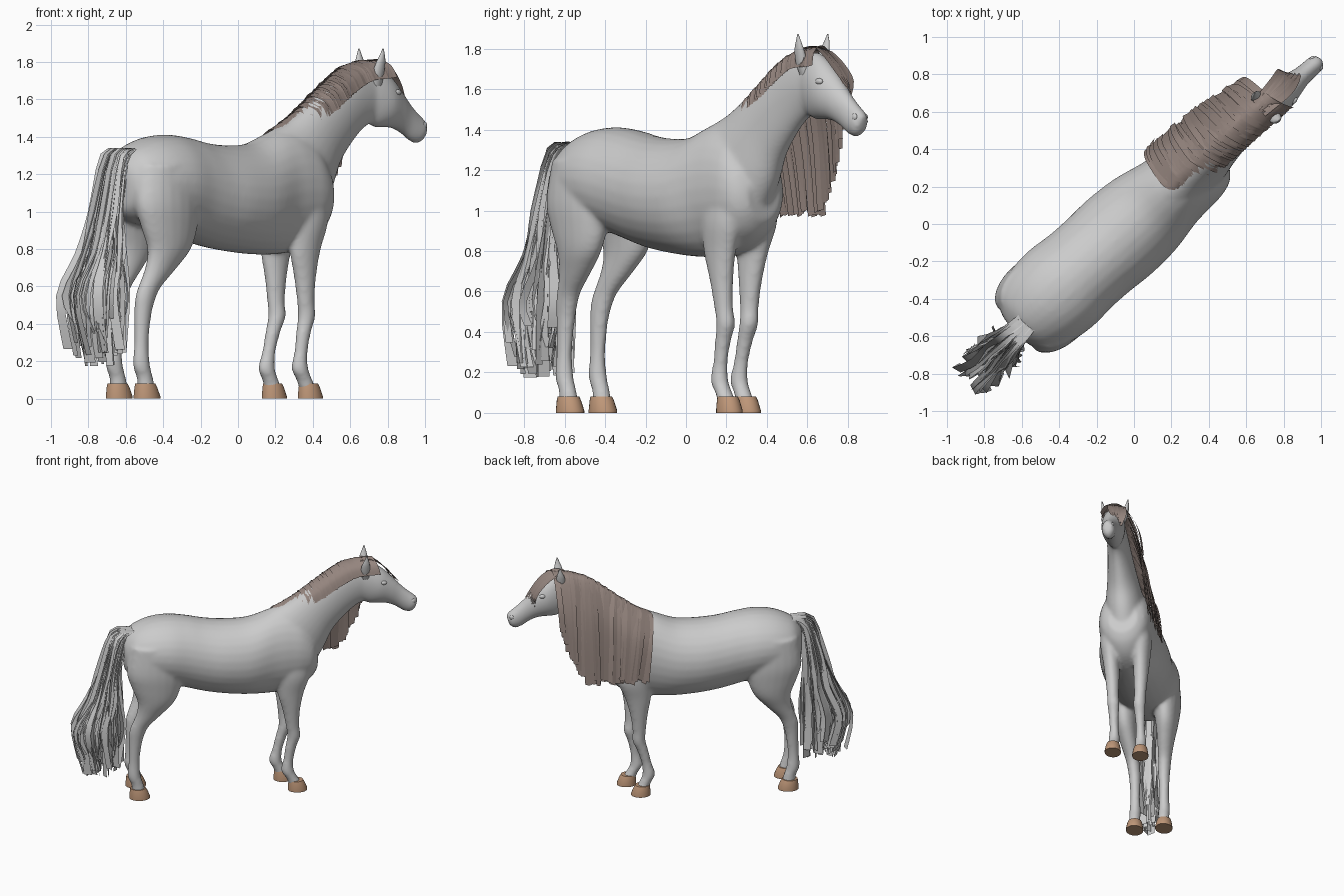
import bpy, bmesh, math, random
from mathutils import Vector

if "Cube" in bpy.data.objects:
    bpy.data.objects.remove(bpy.data.objects["Cube"])

random.seed(4)
A = math.radians(41.4)          # heading of the horse in plan


def P(u, v, z):
    """u forward, v to the horse's left, z up -> world"""
    return Vector((u * math.cos(A) - v * math.sin(A), u * math.sin(A) + v * math.cos(A), z))


def lerp(a, b, t):
    return a + (b - a) * t


def smooth_rows(rows, n):
    """Catmull-Rom through rows of equal-length tuples"""
    out = []
    for i in range(len(rows) - 1):
        a, b, c, d = rows[max(i - 1, 0)], rows[i], rows[i + 1], rows[min(i + 2, len(rows) - 1)]
        for k in range(n):
            t = k / n
            out.append([0.5 * (2 * q + (r - p) * t + (2 * p - 5 * q + 4 * r - s) * t * t
                               + (3 * q - p - 3 * r + s) * t ** 3) for p, q, r, s in zip(a, b, c, d)])
    return out + [list(rows[-1])]


def loft(bm, rings):
    vs = [[bm.verts.new(p) for p in r] for r in rings]
    n = len(vs[0])
    for a, b in zip(vs, vs[1:]):
        for i in range(n):
            bm.faces.new((a[i], a[(i + 1) % n], b[(i + 1) % n], b[i]))
    bm.faces.new(vs[0][::-1])
    bm.faces.new(vs[-1])


def profile_loft(bm, rows, n=28, sub=4):
    """rows: top u, top z, bottom u, bottom z, half width"""
    rings = []
    for tu, tz, bu, bz, hw in smooth_rows(rows, sub):
        ring = []
        for i in range(n):
            a = 2 * math.pi * i / n
            k = 0.5 + 0.5 * math.cos(a)
            ring.append(P(lerp(bu, tu, k), hw * math.sin(a), lerp(bz, tz, k)))
        rings.append(ring)
    loft(bm, rings)


def leg_loft(bm, rows, side, shift=0.0, n=20, sub=4):
    """rows: z, centre u, radius u, centre v, radius v"""
    rings = []
    for z, u, ru, v, rv in smooth_rows(rows, sub):
        du = shift * max(0, 1 - z / 0.9)
        rings.append([P(u + du + ru * math.cos(2 * math.pi * i / n),
                        side * v + rv * math.sin(2 * math.pi * i / n), z) for i in range(n)])
    loft(bm, rings)


def finish(bm, name, mat=None, angle=None):
    bmesh.ops.recalc_face_normals(bm, faces=bm.faces)
    me = bpy.data.meshes.new(name)
    bm.to_mesh(me)
    bm.free()
    ob = bpy.data.objects.new(name, me)
    bpy.context.collection.objects.link(ob)
    if mat:
        me.materials.append(mat)
    if angle:
        bpy.ops.object.select_all(action='DESELECT')
        ob.select_set(True)
        bpy.context.view_layer.objects.active = ob
        bpy.ops.object.shade_smooth_by_angle(angle=math.radians(angle))
    return ob


def material(name, col):
    m = bpy.data.materials.new(name)
    m.diffuse_color = (*col, 1)
    m.use_nodes = True
    m.node_tree.nodes["Principled BSDF"].inputs["Base Color"].default_value = m.diffuse_color
    return m


hoof_mat = material("hoof_brown", (0.52, 0.31, 0.19))
mane_mat = material("mane_brown", (0.30, 0.235, 0.21))

# body, neck, head and legs, fused into one skin
bm = bmesh.new()
torso = [(-.86, 1.25, -.85, 1.02, .08), (-.84, 1.285, -.83, .99, .14), (-.78, 1.345, -.77, .95, .21),
         (-.66, 1.395, -.66, .92, .25), (-.52, 1.412, -.52, .89, .265), (-.38, 1.397, -.38, .85, .255),
         (-.25, 1.37, -.25, .815, .255), (-.1, 1.355, -.1, .79, .262), (.08, 1.365, .08, .772, .25),
         (.25, 1.43, .25, .77, .215), (.36, 1.44, .36, .785, .205), (.46, 1.40, .46, .82, .195),
         (.54, 1.30, .54, .88, .165), (.585, 1.2, .585, .95, .11)]
neck = [(.14, 1.38, .5, .9, .17), (.24, 1.43, .57, 1.0, .16), (.36, 1.485, .64, 1.12, .135),
        (.52, 1.59, .70, 1.25, .108), (.68, 1.70, .79, 1.36, .088), (.80, 1.77, .88, 1.44, .076),
        (.9, 1.785, .96, 1.48, .068)]
head = [(.87, 1.76, .89, 1.51, .055), (.97, 1.785, .96, 1.455, .078), (1.06, 1.735, 1.03, 1.45, .088),
        (1.14, 1.66, 1.10, 1.445, .072), (1.21, 1.585, 1.17, 1.415, .054), (1.27, 1.53, 1.23, 1.375, .05),
        (1.315, 1.495, 1.28, 1.365, .048), (1.337, 1.465, 1.315, 1.39, .03)]
for rows in (torso, neck, head):
    profile_loft(bm, rows)
fore = [(1.12, .40, .13, .11, .07), (.95, .40, .125, .115, .078), (.80, .38, .098, .112, .062),
        (.65, .385, .065, .105, .052), (.52, .395, .05, .10, .044), (.44, .405, .049, .095, .046),
        (.36, .385, .042, .095, .039), (.25, .365, .038, .095, .034), (.16, .357, .048, .095, .042),
        (.10, .39, .045, .095, .042), (.04, .42, .05, .095, .045)]
hind = [(1.25, -.63, .19, .12, .12), (1.05, -.635, .21, .145, .112), (.92, -.625, .185, .153, .095),
        (.8, -.625, .14, .152, .078), (.7, -.67, .1, .138, .062), (.6, -.735, .07, .122, .05),
        (.54, -.76, .062, .115, .047), (.45, -.775, .05, .11, .042), (.3, -.785, .041, .11, .036),
        (.18, -.785, .049, .11, .043), (.11, -.76, .046, .11, .042), (.04, -.75, .052, .11, .046)]
for side in (1, -1):
    leg_loft(bm, fore, side, -.085 if side > 0 else 0)
    leg_loft(bm, hind, side)
body = finish(bm, "body")
rm = body.modifiers.new("fuse", 'REMESH')
rm.mode = 'VOXEL'
rm.voxel_size = 0.012
rm.use_smooth_shade = True
sm = body.modifiers.new("soften", 'SMOOTH')
sm.factor = 0.5
sm.iterations = 12

# hooves
for name, u0, v0, r in (("front_left_hoof", .347, .1, .072), ("front_right_hoof", .432, -.095, .072),
                        ("hind_left_hoof", -.748, .112, .077), ("hind_right_hoof", -.744, -.108, .077)):
    bm = bmesh.new()
    leg_loft(bm, [(0, u0, r, v0, r * .84), (.012, u0, r, v0, r * .84),
                  (.06, u0 - .008, r * .84, v0, r * .74), (.08, u0 - .012, r * .74, v0, r * .66)], 1, n=24, sub=1)
    finish(bm, name, hoof_mat, 35)

# ears, eyes and nostrils
for side, tag in ((1, "left"), (-1, "right")):
    bm = bmesh.new()
    leg_loft(bm, [(1.67, .945, .03, .05, .022), (1.73, .94, .034, .066, .026), (1.79, .942, .03, .083, .02),
                  (1.83, .946, .018, .092, .012), (1.872, .948, .003, .098, .003)], side, n=14)
    finish(bm, tag + "_ear", None, 50)
    for part, c, r in (("eye", (1.075, side * .071, 1.638), (.025, .014, .016)),
                       ("nostril", (1.298, side * .034, 1.462), (.018, .012, .018))):
        bm = bmesh.new()
        bmesh.ops.create_uvsphere(bm, u_segments=14, v_segments=8, radius=1)
        for vert in bm.verts:
            vert.co = P(c[0] + vert.co.x * r[0], c[1] + vert.co.y * r[1], c[2] + vert.co.z * r[2])
        finish(bm, f"{tag}_{part}", None, 60)


def strand(bm, pts, wide, w0, w1, sub=3):
    """flat lock of hair along pts (u, v, z), widened along 'wide'"""
    rows = smooth_rows(pts, sub)
    prev = None
    for i, p in enumerate(rows):
        w = lerp(w0, w1, i / (len(rows) - 1)) / 2
        pair = [bm.verts.new(P(*[c + s * w * d for c, d in zip(p, wide)])) for s in (-1, 1)]
        if prev:
            bm.faces.new((prev[0], prev[1], pair[1], pair[0]))
        prev = pair


# mane: locks thrown over the crest to the left side
crest = smooth_rows([(.27, 1.452), (.4, 1.52), (.55, 1.628), (.7, 1.735), (.82, 1.795), (.97, 1.81)], 20)
bm = bmesh.new()
N = 60
for i in range(N):
    t = i / (N - 1)
    u, zc = crest[round(t * (len(crest) - 1))]
    j = random.uniform(-.012, .008)
    right = min(1, t / .22)                 # far-side overlap fades out at the withers
    ue = .33 + .60 * t + random.uniform(-.015, .015)
    ze = .99 + .36 * max(0, (ue - .76) / .17) ** 1.3 + random.uniform(-.02, .03)
    ve = .262 - .06 * t * t + j
    d = zc - ze
    strand(bm, [(u + .06, -.02 - .07 * right, zc - .095 * right), (u + .04, -.01 - .05 * right, zc - .03 * right),
                (u + .01, .015, zc + j * .5), (u, .075, zc - .03),
                (lerp(u, ue, .3), .195 - .06 * t + j, zc - .3 * d), (lerp(u, ue, .6), .242 - .06 * t + j, zc - .6 * d),
                (ue, ve, ze)], (1, random.uniform(-.3, .3), .45 - .3 * t), .045, random.uniform(.03, .05))
finish(bm, "mane", mane_mat, 40)

# forelock over the brow, swept to the left
bm = bmesh.new()
for i in range(16):
    s = i / 15
    v = lerp(-.025, .09, s)
    e = random.uniform(-.03, .03)
    strand(bm, [(.91, v * .6, 1.80), (.99, v * .8, 1.808 - .02 * s), (1.075, v, 1.758 - .04 * s),
                (1.145 - .02 * s, v + .012, 1.68 - .04 * s), (1.195 - .06 * s, lerp(v, .05, .5), 1.60 - .03 * s + e)],
           (.1, 1, random.uniform(-.6, -.1)), .035, .018)
finish(bm, "forelock", mane_mat, 40)

# tail: loose wavy locks
bm = bmesh.new()
for i in range(110):
    w = random.random()
    s = random.uniform(-1, 1) * (1 - .4 * abs(2 * w - 1) ** 2)
    th = random.uniform(0, math.pi)
    end = random.uniform(.16, .40) + .06 * abs(s)
    path = [(-.79, .05 * s, 1.335, 0), (-.85 - .09 * w, .07 * s, 1.24 + .07 * w, .3),
            (-.885 - .15 * w, .09 * s, 1.0, .6), (-.875 - .24 * w, .105 * s, .78, .8),
            (-.865 - .36 * w, .12 * s, .55, 1), (-.89 - .28 * w, .115 * s, end, 1.2)]
    strand(bm, [(u + k * random.uniform(-.02, .02), v - .02 - .018 * k + k * random.uniform(-.02, .02), z)
                for u, v, z, k in path], (math.cos(th), math.sin(th), 0), .035, random.uniform(.03, .07))
finish(bm, "tail", None, 40)
